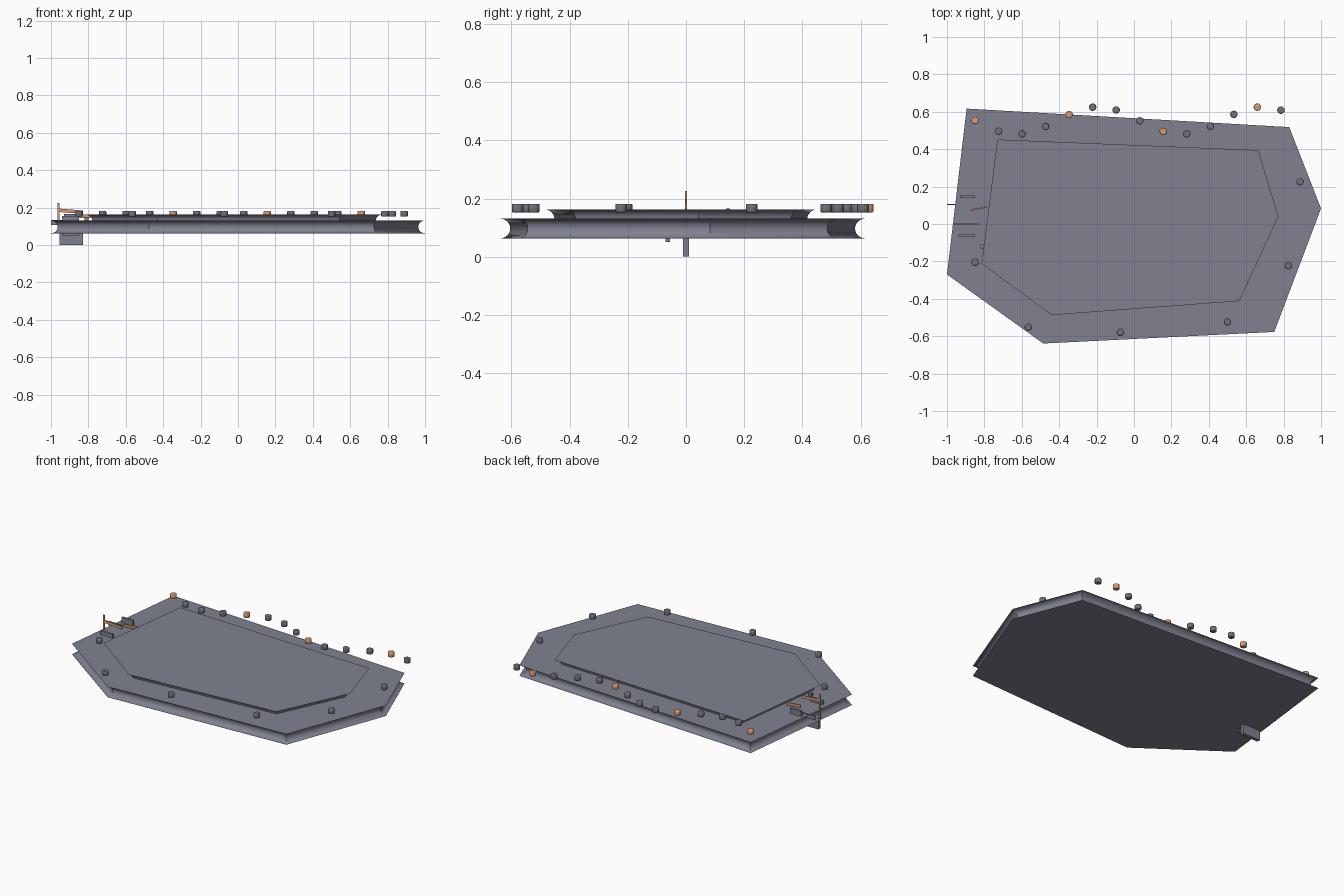
import bpy, bmesh, math
from mathutils import Vector, Matrix

if "Cube" in bpy.data.objects:
    bpy.data.objects.remove(bpy.data.objects["Cube"])


def paint(name, colour):
    m = bpy.data.materials.new(name)
    m.diffuse_color = (*colour, 1)
    m.use_nodes = True
    m.node_tree.nodes["Principled BSDF"].inputs["Base Color"].default_value = m.diffuse_color
    return m


COPPER = paint("copper", (0.7, 0.33, 0.16))
SLATE = paint("slate", (0.215, 0.222, 0.28))
IRON = paint("iron", (0.16, 0.168, 0.2))


def finish(name, bm, mat):
    bmesh.ops.recalc_face_normals(bm, faces=bm.faces)
    me = bpy.data.meshes.new(name)
    bm.to_mesh(me)
    bm.free()
    ob = bpy.data.objects.new(name, me)
    bpy.context.collection.objects.link(ob)
    me.materials.append(mat)
    return ob


def inset(points, d):
    """Mitred inset of a clockwise outline."""
    out = []
    for i, p in enumerate(points):
        p = Vector(p)
        a = (p - Vector(points[i - 1])).normalized()
        b = (Vector(points[(i + 1) % len(points)]) - p).normalized()
        na, nb = Vector((a.y, -a.x)), Vector((b.y, -b.x))
        out.append(p + (na + nb) * d / (1 + na.dot(nb)))
    return out


def coved_plate(name, outline, profile):
    """Stack inset outlines; profile holds (inset, z) pairs from bottom to top."""
    bm = bmesh.new()
    rings = [[bm.verts.new((p.x, p.y, z)) for p in inset(outline, d)] for d, z in profile]
    n = len(outline)
    for lo, hi in zip(rings, rings[1:]):
        for i in range(n):
            f = bm.faces.new((lo[i], lo[(i + 1) % n], hi[(i + 1) % n], hi[i]))
            f.smooth = True
    bm.faces.new(rings[0])
    bm.faces.new(rings[-1])
    bmesh.ops.recalc_face_normals(bm, faces=bm.faces)
    for e in bm.edges:
        if e.calc_face_angle(0) > math.radians(30):
            e.smooth = False
    return finish(name, bm, SLATE)


def peg(name, x, y, mat=IRON):
    bm = bmesh.new()
    bmesh.ops.create_cone(bm, cap_ends=True, segments=16, radius1=0.02, radius2=0.02, depth=0.03,
                          matrix=Matrix.Translation((x, y, 0.167)))
    rims = [e for e in bm.edges if abs(e.verts[0].co.z - e.verts[1].co.z) < 1e-5]
    bmesh.ops.bevel(bm, geom=rims, offset=0.005, segments=2, profile=0.5, affect='EDGES')
    for f in bm.faces:
        f.smooth = len(f.verts) == 4
    return finish(name, bm, mat)


def box(name, x, y, z, mat=SLATE, turn=0, tilt=0):
    """Box from (min, max) ranges, optionally turned about its centre."""
    c = [(a + b) / 2 for a, b in (x, y, z)]
    s = [b - a for a, b in (x, y, z)]
    bm = bmesh.new()
    bmesh.ops.create_cube(bm, size=1, matrix=Matrix.Translation(c) @ Matrix.Rotation(turn, 4, 'Z')
                          @ Matrix.Rotation(tilt, 4, 'Y') @ Matrix.Diagonal((*s, 1)))
    return finish(name, bm, mat)


# base slab with a hollow channel around its rim
R = 0.034
base = [(-0.895, 0.617), (0.83, 0.518), (1.0, 0.083), (0.75, -0.577), (-0.485, -0.639), (-1.0, -0.27)]
coved_plate("base_slab", base,
            [(R * math.sin(math.pi * i / 12), 0.097 - R * math.cos(math.pi * i / 12)) for i in range(13)])

# raised deck with a coved underside
deck = [(-0.73, 0.452), (0.664, 0.395), (0.772, 0.04), (0.563, -0.412), (-0.44, -0.487), (-0.815, -0.212)]
coved_plate("raised_deck", deck,
            [(R * math.cos(math.pi * i / 12), 0.129 + R * math.sin(math.pi * i / 12)) for i in range(7)])

# wavy row of pegs along the back, every fourth one copper
for i in range(14):
    peg(f"wave_peg_{i}", -0.85 + 0.1258 * i, 0.553 - 0.073 * math.sin(0.9 * i), IRON if i % 4 else COPPER)

# pegs around the other edges
for i, (x, y) in enumerate([(0.888, 0.226), (0.825, -0.223), (0.5, -0.523),
                            (-0.073, -0.579), (-0.565, -0.551), (-0.85, -0.204)]):
    peg(f"edge_peg_{i}", x, y)

# thin bracket plates and foot on the left side
box("foot", (-0.955, -0.83), (-0.011, 0.011), (0, 0.07))
box("foot_rib", (-0.94, -0.85), (-0.07, -0.055), (0.05, 0.155))
box("back_plate", (-0.93, -0.85), (0.138, 0.152), (0.125, 0.165))
box("side_rail", (-1.0, -0.85), (0.102, 0.108), (0.108, 0.135))
box("latch_block", (-0.82, -0.8), (-0.13, -0.11), (0.125, 0.15))

# copper lever with its pin and a loose angled arm
box("lever_pin", (-0.966, -0.954), (-0.003, 0.003), (0.07, 0.226), COPPER)
box("lever_arm", (-0.965, -0.83), (-0.003, 0.003), (0.172, 0.19), COPPER, tilt=0.08)
box("angled_arm", (-0.875, -0.785), (0.079, 0.086), (0.145, 0.162), COPPER, turn=0.17)
